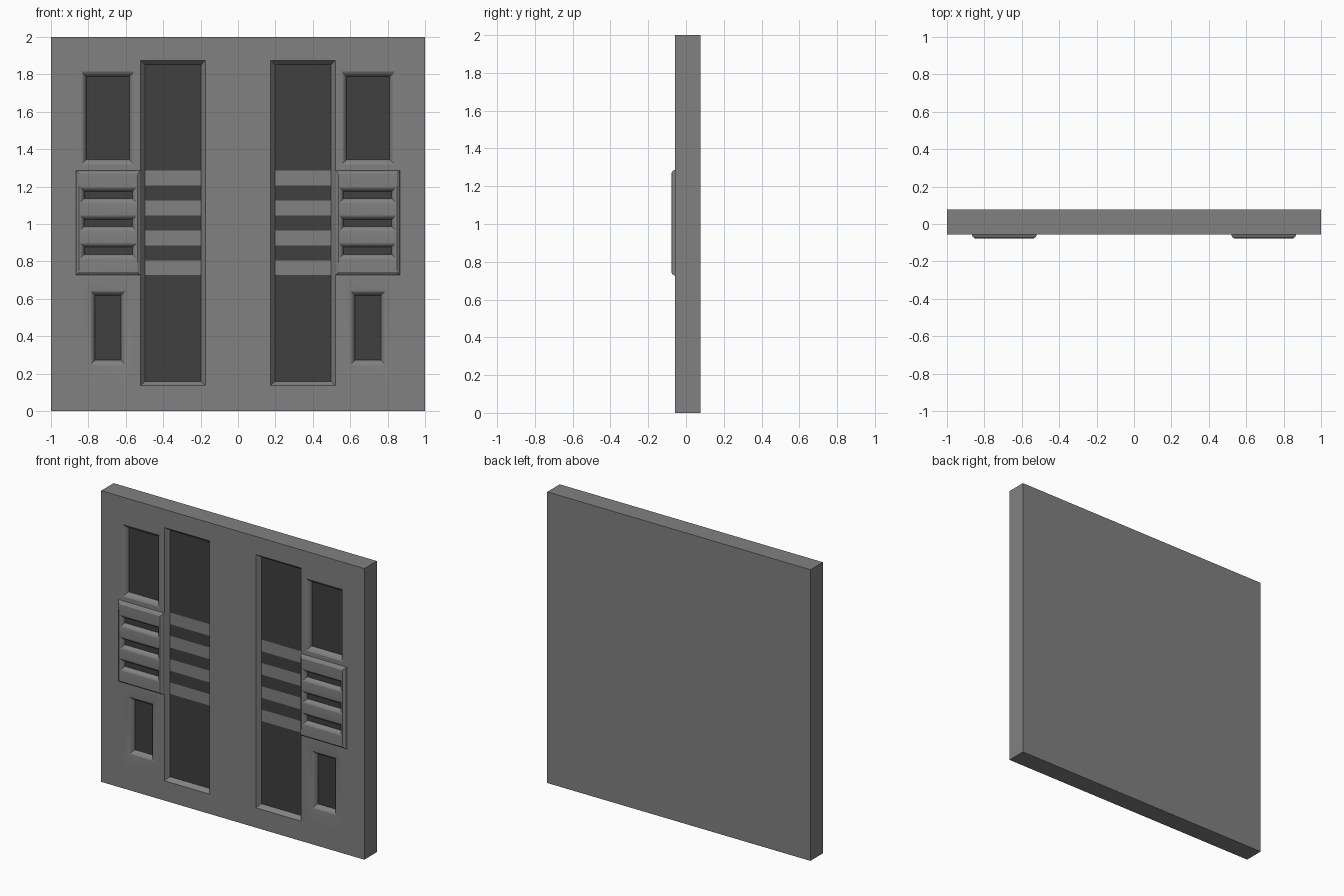
import bpy, bmesh, math

if "Cube" in bpy.data.objects:
    bpy.data.objects.remove(bpy.data.objects["Cube"])

FRONT, BACK, RAISED = -0.057, 0.078, -0.078

dark = bpy.data.materials.new("dark_inset")
dark.diffuse_color = (0.05, 0.05, 0.05, 1)
dark.use_nodes = True
dark.node_tree.nodes["Principled BSDF"].inputs["Base Color"].default_value = dark.diffuse_color
grey = bpy.data.materials.new("panel_grey")
grey.diffuse_color = (0.22, 0.22, 0.22, 1)
grey.use_nodes = True
grey.node_tree.nodes["Principled BSDF"].inputs["Base Color"].default_value = grey.diffuse_color


def corners(bm, r, y):
    x0, x1, z0, z1 = r
    return [bm.verts.new((x, y, z)) for x, z in ((x0, z0), (x1, z0), (x1, z1), (x0, z1))]


def inset(r, d):
    return (r[0] + d, r[1] - d, r[2] + d, r[3] - d)


def flat(bm, r, y, mat=0):
    f = bm.faces.new(corners(bm, r, y))
    f.material_index = mat


def ring(bm, ra, ya, rb, yb, sides=(0, 1, 2, 3)):
    a, b = corners(bm, ra, ya), corners(bm, rb, yb)
    for i in sides:
        j = (i + 1) % 4
        bm.faces.new((a[i], a[j], b[j], b[i]))


def sheet(bm, r, y, holes):
    """Flat rectangle with rectangular openings."""
    xs = sorted({v for q in [r] + holes for v in q[:2]})
    zs = sorted({v for q in [r] + holes for v in q[2:]})
    for x0, x1 in zip(xs, xs[1:]):
        for z0, z1 in zip(zs, zs[1:]):
            cx, cz = (x0 + x1) / 2, (z0 + z1) / 2
            if not any(h[0] < cx < h[1] and h[2] < cz < h[3] for h in holes):
                flat(bm, (x0, x1, z0, z1), y)


def pocket(bm, r, y, profile):
    """Recess walls following (inset, depth) steps; returns floor rect and depth."""
    for (i0, d0), (i1, d1) in zip(profile, profile[1:]):
        ring(bm, inset(r, i0), y + d0, inset(r, i1), y + d1)
    return inset(r, profile[-1][0]), y + profile[-1][1]


def finish(bm, name):
    bmesh.ops.remove_doubles(bm, verts=bm.verts, dist=1e-5)
    me = bpy.data.meshes.new(name)
    bm.to_mesh(me)
    bm.free()
    me.materials.append(grey)
    me.materials.append(dark)
    ob = bpy.data.objects.new(name, me)
    bpy.context.collection.objects.link(ob)
    bpy.ops.object.select_all(action='DESELECT')
    ob.select_set(True)
    bpy.context.view_layer.objects.active = ob
    bpy.ops.object.shade_smooth_by_angle(angle=math.radians(30))
    m = ob.modifiers.new("mirror", 'MIRROR')
    m.use_axis[0] = True
    m.use_clip = True


half = (-1, 0, 0, 2)
channel = (-0.52, -0.175, 0.136, 1.875)
windows = [(-0.837, -0.555, 1.318, 1.815), (-0.790, -0.600, 0.246, 0.645)]
block = (-0.867, -0.52, 0.726, 1.287)
lip = [(0, 0), (0.008, 0.004), (0.015, 0.010), (0.021, 0.018), (0.026, 0.03)]

# Wall slab, left half: sides, back, pierced front
bm = bmesh.new()
ring(bm, half, BACK, half, FRONT, (0, 2, 3))
bm.faces.new(corners(bm, half, BACK)[::-1])
sheet(bm, half, FRONT, [channel, block] + windows)

# Window recesses with rounded lips
for w in windows:
    floor, y = pocket(bm, w, FRONT, lip)
    flat(bm, floor, y, 1)

# Tall channel with light stripes on its dark floor
floor, y = pocket(bm, channel, FRONT, [(0, 0), (0.022, 0.03)])
levels = [floor[2], 0.727, 0.806, 0.886, 0.966, 1.046, 1.126, 1.206, 1.286, floor[3]]
for i, (z0, z1) in enumerate(zip(levels, levels[1:])):
    flat(bm, (floor[0], floor[1], z0, z1), y, 1 - i % 2)
finish(bm, "wall_slab")

# Raised vent block with rounded edges and three slots
bm = bmesh.new()
top = inset(block, 0.018)
mid = inset(block, 0.005)
ring(bm, block, FRONT, mid, FRONT - 0.012)
ring(bm, mid, FRONT - 0.012, top, RAISED)
slots = [(top[0] + 0.002, top[1] - 0.002, z - 0.044, z + 0.044) for z in (0.857, 1.006, 1.156)]
sheet(bm, top, RAISED, slots)
slot_lip = [(0, 0), (0.009, 0.004), (0.016, 0.010), (0.021, 0.017), (0.025, 0.027)]
for s in slots:
    floor, y = pocket(bm, s, RAISED, slot_lip)
    flat(bm, floor, y, 1)
finish(bm, "vent_block")
